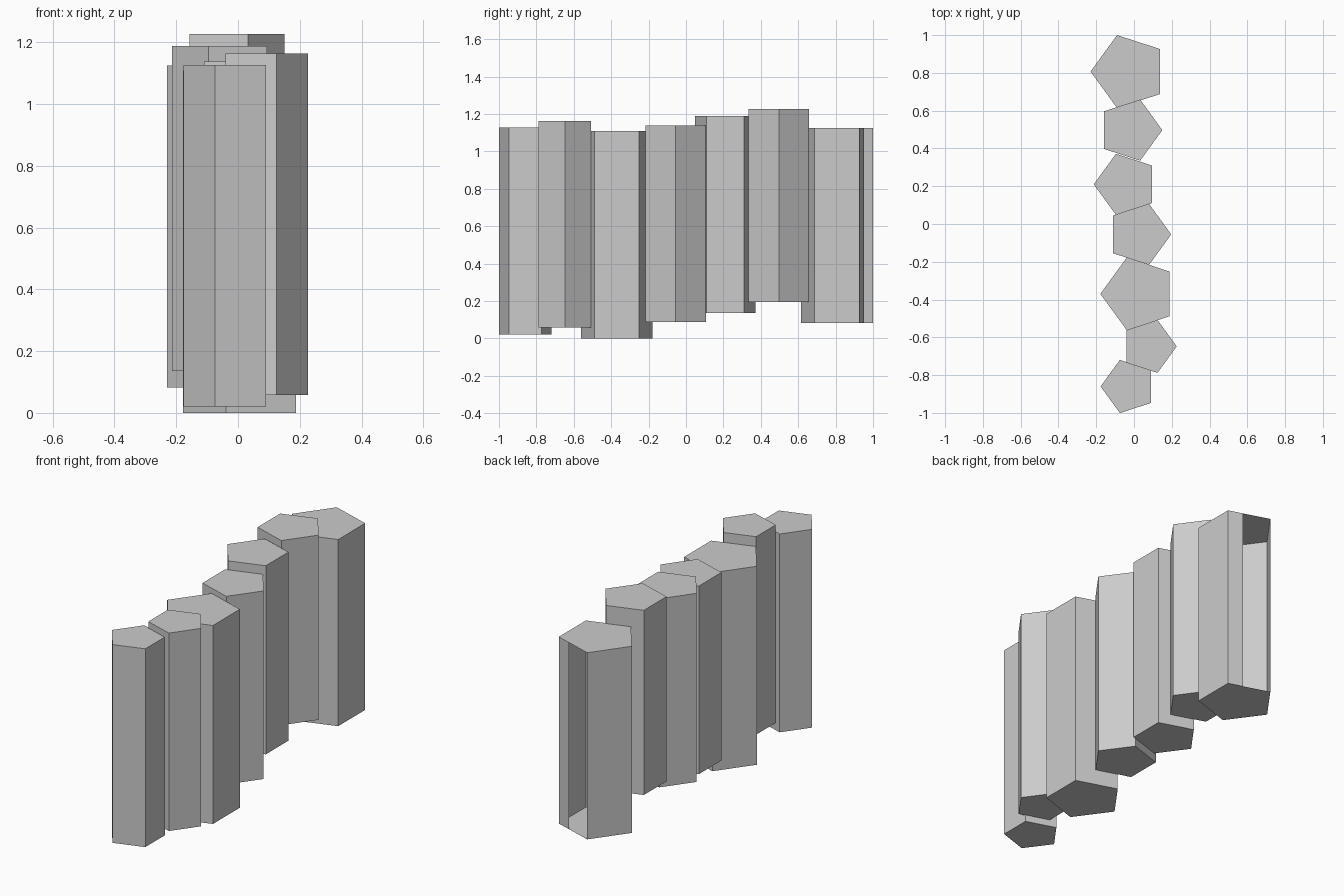
import bpy, bmesh
from math import cos, sin, radians

if "Cube" in bpy.data.objects:
    bpy.data.objects.remove(bpy.data.objects["Cube"])

# (centre x, centre y, radius, bottom z, top z), points alternate -x / +x
COLUMNS = [
    (-0.029, -0.860, 0.148, 0.020, 1.127),
    (0.079, -0.648, 0.147, 0.058, 1.163),
    (0.024, -0.370, 0.202, 0.000, 1.108),
    (0.027, -0.055, 0.170, 0.088, 1.138),
    (-0.043, 0.210, 0.170, 0.135, 1.188),
    (-0.020, 0.497, 0.170, 0.195, 1.226),
    (-0.027, 0.807, 0.203, 0.083, 1.125),
]


def column(name, x, y, r, z0, z1, start, gap=None):
    """Pentagonal prism; gap=(side, solid fraction) leaves a full-height slot in one side."""
    pts = [(x + r * cos(radians(start + 72 * i)), y + r * sin(radians(start + 72 * i)))
           for i in range(5)]
    if gap:
        side, t = gap
        a, b = pts[side], pts[(side + 1) % 5]
        pts.insert(side + 1, (a[0] + (b[0] - a[0]) * t, a[1] + (b[1] - a[1]) * t))
    bm = bmesh.new()
    low = [bm.verts.new((px, py, z0)) for px, py in pts]
    top = [bm.verts.new((px, py, z1)) for px, py in pts]
    bm.faces.new(low[::-1])
    bm.faces.new(top)
    n = len(pts)
    for i in range(n):
        if gap and i == gap[0] + 1:
            continue
        j = (i + 1) % n
        bm.faces.new((low[i], low[j], top[j], top[i]))
    mesh = bpy.data.meshes.new(name)
    bm.to_mesh(mesh)
    bm.free()
    obj = bpy.data.objects.new(name, mesh)
    bpy.context.collection.objects.link(obj)


# row of stone columns; the rear one has an open slot in its back side
for i, c in enumerate(COLUMNS):
    start = 180 if i % 2 == 0 else 0
    column(f"stone_column_{i + 1}", *c, start, gap=(3, 0.36) if i == 6 else None)
